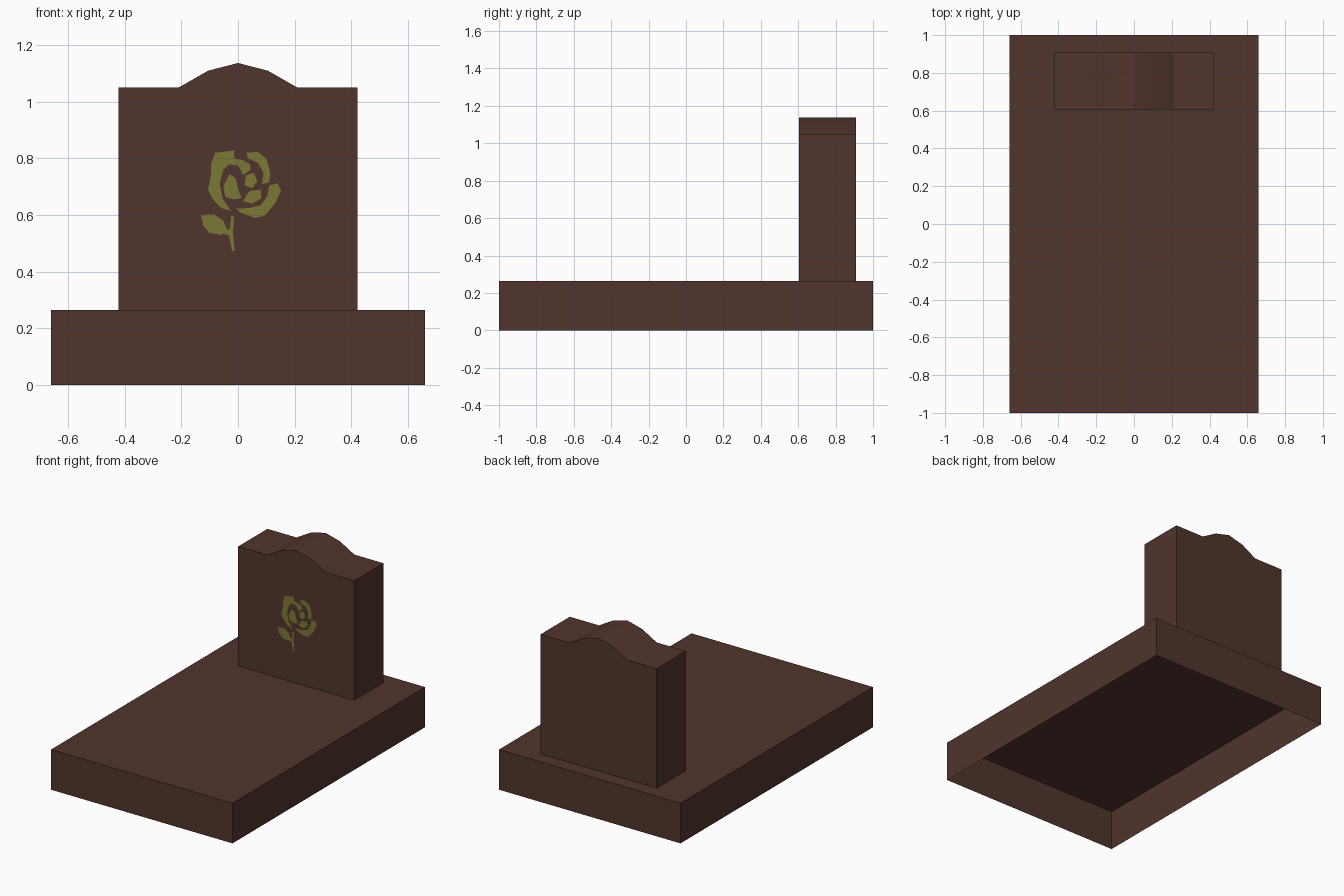
import bpy, bmesh

if "Cube" in bpy.data.objects:
    bpy.data.objects.remove(bpy.data.objects["Cube"])


def material(name, rgb):
    m = bpy.data.materials.new(name)
    m.diffuse_color = (*rgb, 1)
    m.use_nodes = True
    m.node_tree.nodes["Principled BSDF"].inputs["Base Color"].default_value = m.diffuse_color
    return m


brown = material("brown_stone", (0.085, 0.035, 0.026))
olive = material("olive_inlay", (0.195, 0.190, 0.036))


def finish(bm, name, mat):
    me = bpy.data.meshes.new(name)
    bm.to_mesh(me)
    bm.free()
    me.materials.append(mat)
    ob = bpy.data.objects.new(name, me)
    bpy.context.collection.objects.link(ob)
    return ob


# Grave slab: box shell, open underneath
bm = bmesh.new()
bmesh.ops.create_cube(bm, size=1)
for v in bm.verts:
    v.co = (v.co.x * 1.32, v.co.y * 2, (v.co.z + 0.5) * 0.264)
bottom = [f for f in bm.faces if f.normal.z < -0.5]
bmesh.ops.delete(bm, geom=bottom, context='FACES_ONLY')
finish(bm, "grave_slab", brown)

# Headstone: mirrored crest profile extruded in depth
FRONT, BACK = 0.605, 0.908
half = [(0.422, 0.264), (0.422, 1.05), (0.21, 1.05), (0.105, 1.11)]
outline = half + [(0, 1.137)] + [(-x, z) for x, z in reversed(half)]
bm = bmesh.new()
face = bm.faces.new([bm.verts.new((x, FRONT, z)) for x, z in outline])
ext = bmesh.ops.extrude_face_region(bm, geom=[face], use_keep_orig=True)
for v in ext["geom"]:
    if isinstance(v, bmesh.types.BMVert):
        v.co.y = BACK
bmesh.ops.recalc_face_normals(bm, faces=bm.faces)
stone = finish(bm, "headstone", brown)
bpy.context.view_layer.objects.active = stone
stone.select_set(True)
bpy.ops.object.shade_smooth_by_angle(angle=0.5)


# Rose inlay: thin flat shapes; x and z in hundredths of a unit
def inlay(name, pts):
    bm = bmesh.new()
    f = bm.faces.new([bm.verts.new((x / 100, FRONT - 0.002, z / 100)) for x, z in pts])
    f.normal_update()
    if f.normal.y > 0:
        f.normal_flip()
    bmesh.ops.triangulate(bm, faces=[f])
    finish(bm, name, olive)


inlay("left_outer_petal", [(-1.5, 82.8), (-8, 82), (-9.6, 78), (-9.6, 74), (-10.6, 69), (-8.8, 65.5),
                           (-6, 62.5), (-2.5, 61.5), (-5.5, 66), (-6.5, 71), (-5.2, 76), (-1.2, 80)])
inlay("top_right_petal", [(3, 82), (7, 82.3), (10, 80), (11.4, 75), (11, 71.5), (8.5, 71),
                          (9, 75), (7, 78.5), (3.5, 80)])
inlay("right_outer_petal", [(11, 70.5), (14, 71.2), (15.2, 68.5), (13, 64), (9.5, 59.8), (6, 59),
                            (1, 60.8), (-0.8, 62.3), (4, 62.5), (8, 63.5), (10.3, 66.5)])
inlay("left_inner_petal", [(-3, 74.5), (-0.8, 73), (0, 69.5), (1.2, 66), (-1.5, 65.5), (-4.5, 66.5),
                           (-5.2, 70)])
inlay("heart_upper_petal", [(-4, 78), (0, 77.5), (1.8, 74.2), (4.5, 76), (4.2, 78), (1.5, 79.5), (-1.5, 80)])
inlay("heart_petal", [(2.8, 74), (5.5, 75), (6.8, 72), (5, 69.5), (2.3, 70.5)])
inlay("heart_lower_petal", [(1.8, 65), (4, 68.5), (8, 69), (8.3, 66), (5, 64)])
inlay("leaf", [(-13, 60), (-8.5, 60.3), (-5.2, 58), (-3.6, 54.5), (-6, 53), (-10, 53.7), (-12.3, 56.3)])
inlay("stem", [(-2.4, 59.8), (-1.4, 59.5), (-1.8, 54), (-1.2, 47.3), (-2.1, 47.3), (-3.2, 52.8),
               (-5, 53.3), (-4, 54.8), (-2.8, 55)])
